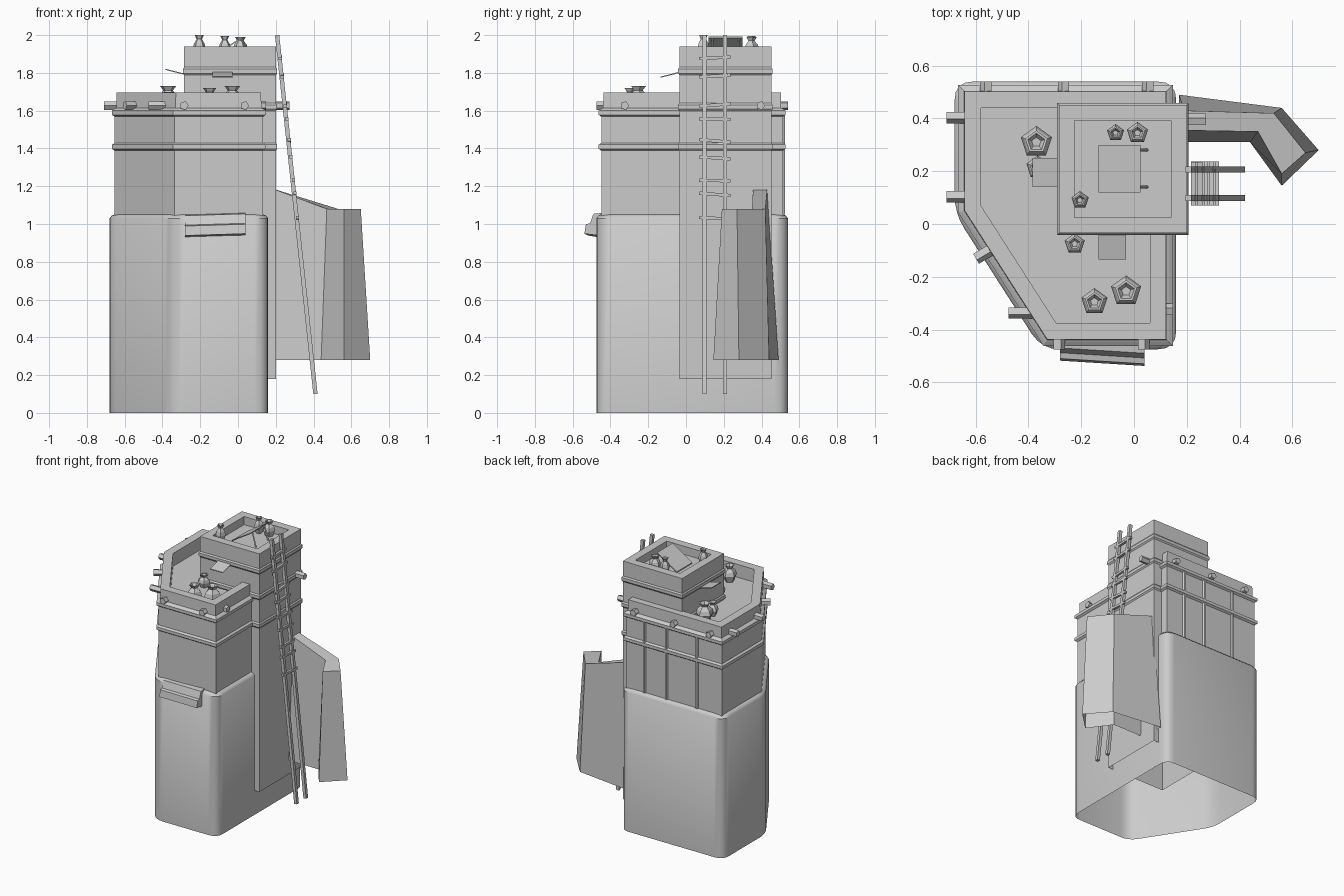
import bpy, bmesh, random
from math import pi, cos, sin
from mathutils import Vector

if "Cube" in bpy.data.objects:
    bpy.data.objects.remove(bpy.data.objects["Cube"])

random.seed(4)


def make(name, verts, faces, smooth=False):
    me = bpy.data.meshes.new(name)
    me.from_pydata([tuple(v) for v in verts], [], faces)
    bm = bmesh.new()
    bm.from_mesh(me)
    bmesh.ops.recalc_face_normals(bm, faces=bm.faces)
    bm.to_mesh(me)
    bm.free()
    ob = bpy.data.objects.new(name, me)
    bpy.context.collection.objects.link(ob)
    if smooth:
        bpy.ops.object.select_all(action='DESELECT')
        ob.select_set(True)
        bpy.context.view_layer.objects.active = ob
        bpy.ops.object.shade_smooth_by_angle(angle=0.7)
    return ob


def skin(name, rings, cap_top=True, cap_bottom=False, smooth=False):
    n = len(rings[0])
    verts = [v for r in rings for v in r]
    faces = [(k*n + i, k*n + (i+1) % n, (k+1)*n + (i+1) % n, (k+1)*n + i)
             for k in range(len(rings) - 1) for i in range(n)]
    if cap_top:
        faces.append(tuple(range(len(verts) - n, len(verts))))
    if cap_bottom:
        faces.append(tuple(range(n))[::-1])
    return make(name, verts, faces, smooth)


def inset(poly, d):
    """Mitred inset of a counter-clockwise outline."""
    out = []
    for i, p in enumerate(poly):
        p = Vector(p)
        e1 = (p - Vector(poly[i-1])).normalized()
        e2 = (Vector(poly[(i+1) % len(poly)]) - p).normalized()
        n1, n2 = Vector((-e1.y, e1.x)), Vector((-e2.y, e2.x))
        out.append(p + (n1 + n2) * d / (1 + n1.dot(n2)))
    return out


def rounded(poly, r, seg=4):
    out = []
    for i, p in enumerate(poly):
        p = Vector(p)
        a = p + (Vector(poly[i-1]) - p).normalized() * r
        b = p + (Vector(poly[(i+1) % len(poly)]) - p).normalized() * r
        for k in range(seg + 1):
            t = k / seg
            out.append(a*(1-t)**2 + p*2*t*(1-t) + b*t*t)
    return out


def walls(name, poly, profile, round_r=0, cap=True, smooth=False):
    rings = []
    for d, z in profile:
        q = inset(poly, d)
        if round_r:
            q = rounded(q, round_r)
        rings.append([(p[0], p[1], z) for p in q])
    return skin(name, rings, cap, False, smooth)


def band(z, o, p=0.014):
    return [(o, z-.022), (o-p, z-.012), (o-p, z+.01), (o, z+.02)]


def rod(name, a, b, r, n=5, spin=0.0):
    a, b = Vector(a), Vector(b)
    q = (b - a).to_track_quat('Z', 'Y')
    ring = [q @ Vector((r*cos(2*pi*i/n + spin), r*sin(2*pi*i/n + spin), 0)) for i in range(n)]
    return skin(name, [[a + v for v in ring], [b + v for v in ring]], True, True)


def slab(name, quad, t):
    return skin(name, [[(x, y, z - t) for x, y, z in quad], quad], True, True)


# Main building: rounded lower storey and sharper banded upper storey with parapet
plan = [(-.68, .54), (-.68, .04), (-.35, -.475), (.16, -.475), (.16, .54)]
walls("lower_storey", plan, [(0, 0), (0, 1.03), (.012, 1.045), (.04, 1.055)], .07, True, True)
walls("upper_storey", plan, [(.027, 1.04)] + band(1.41, .027) + band(1.59, .027) +
      [(.036, 1.615), (.038, 1.695), (.1, 1.695), (.1, 1.6)])

# Tower with bands and a sunken roof
square = [(-.285, .452), (-.285, -.035), (.2, -.035), (.2, .452)]
walls("tower", square, [(0, .18)] + band(1.41, 0, .007) + band(1.62, 0, .007) +
      band(1.81, 0, .007) + [(0, 1.94), (.06, 1.94), (.06, 1.88)])

# Curved battered buttress wall
low = [(.17, .31), (.44, .31), (.56, .145), (.70, .28), (.56, .44), (.17, .49)]
top = [(.19, .355, 1.185), (.47, .35, 1.08), (.56, .19, 1.08),
       (.65, .27, 1.08), (.53, .42, 1.08), (.19, .43, 1.185)]
skin("buttress_wall", [[(x, y, .28) for x, y in low], top], True, False, True)

# Projecting roof beams: root x, root y, tip x, tip y
for i, (x0, y0, x1, y1) in enumerate([
        (-.6, .405, -.71, .405), (-.6, .105, -.71, .105), (-.5, -.07, -.6, -.13),
        (-.36, -.335, -.475, -.335), (-.285, -.38, -.285, -.475), (.035, -.38, .035, -.475),
        (.07, -.325, .147, -.325), (.1, .395, .272, .395), (-.56, .45, -.56, .54),
        (-.265, .45, -.265, .54), (.055, .45, .055, .54)]):
    rod(f"roof_beam_{i}", (x0, y0, 1.627), (x1, y1, 1.627), .024)

# Vertical mouldings on the back face
for i, x in enumerate((-.45, -.2, -.02)):
    rod(f"back_moulding_{i}", (x, .513, 1.05), (x, .513, 1.6), .013, 6)

# Ladder leaning on the tower
foot, head = Vector((.41, 0, .1)), Vector((.207, 0, 2.0))
for y in (.098, .206):
    o = Vector((0, y, 0))
    rod("ladder_rail", foot + o, head + o, .016, 4, pi/4)
for z in (1.03, 1.157, 1.23, 1.35, 1.44, 1.555, 1.63, 1.783, 1.88):
    x = foot.x + (head.x - foot.x) * (z - .1) / 1.9 + .004
    k = random.uniform(-.008, .008)
    rod("ladder_rung", (x, .07, z - k), (x, .236, z + k), .012, 4, pi/4)

# Clay jars with five sides: x, y, floor, top, radius
for i, (x, y, z0, z1, r) in enumerate([
        (-.37, .31, 1.6, 1.73, .062), (-.365, .215, 1.6, 1.7, .045),
        (-.225, -.075, 1.6, 1.69, .04), (-.15, -.295, 1.6, 1.72, .052),
        (-.03, -.255, 1.6, 1.73, .06), (-.205, .09, 1.88, 2.0, .035),
        (-.07, .345, 1.88, 1.995, .034), (.013, .345, 1.88, 1.99, .042)]):
    rings = []
    for f, h in ((.6, 0), (1, .4), (.85, .62), (.42, .82), (.72, 1), (.55, 1), (.3, .85)):
        rings.append([(x + r*f*cos(2*pi*k/5 + pi/2), y + r*f*sin(2*pi*k/5 + pi/2),
                       z0 + (z1 - z0)*h) for k in range(5)])
    skin(f"jar_{i}", rings, True, True)

# Propped roof hatch and two small window awnings
slab("roof_hatch", [(-.135, .12, 1.892), (.025, .12, 1.992), (.025, .3, 1.992), (-.135, .3, 1.892)], .008)
for y in (.14, .28):
    rod("hatch_prop", (.05, y, 1.88), (.02, y, 1.985), .006, 4)
slab("left_awning", [(-.28, .14, 1.795), (-.28, .25, 1.795), (-.385, .25, 1.822), (-.385, .14, 1.822)], .006)
slab("front_awning", [(-.135, -.03, 1.807), (-.135, -.135, 1.78), (-.03, -.135, 1.78), (-.03, -.03, 1.807)], .006)

# Front canopy in two folds over the lower storey
profile = [(-.44, 1.055), (-.49, 1.05), (-.508, 1.0), (-.53, .995), (-.538, .945), (-.46, .935)]
skin("front_canopy", [[(-.28, y + .02 if y < -.48 else y, z - .006) for y, z in profile],
                      [(.04, y, z + .004) for y, z in profile]], True, True)
